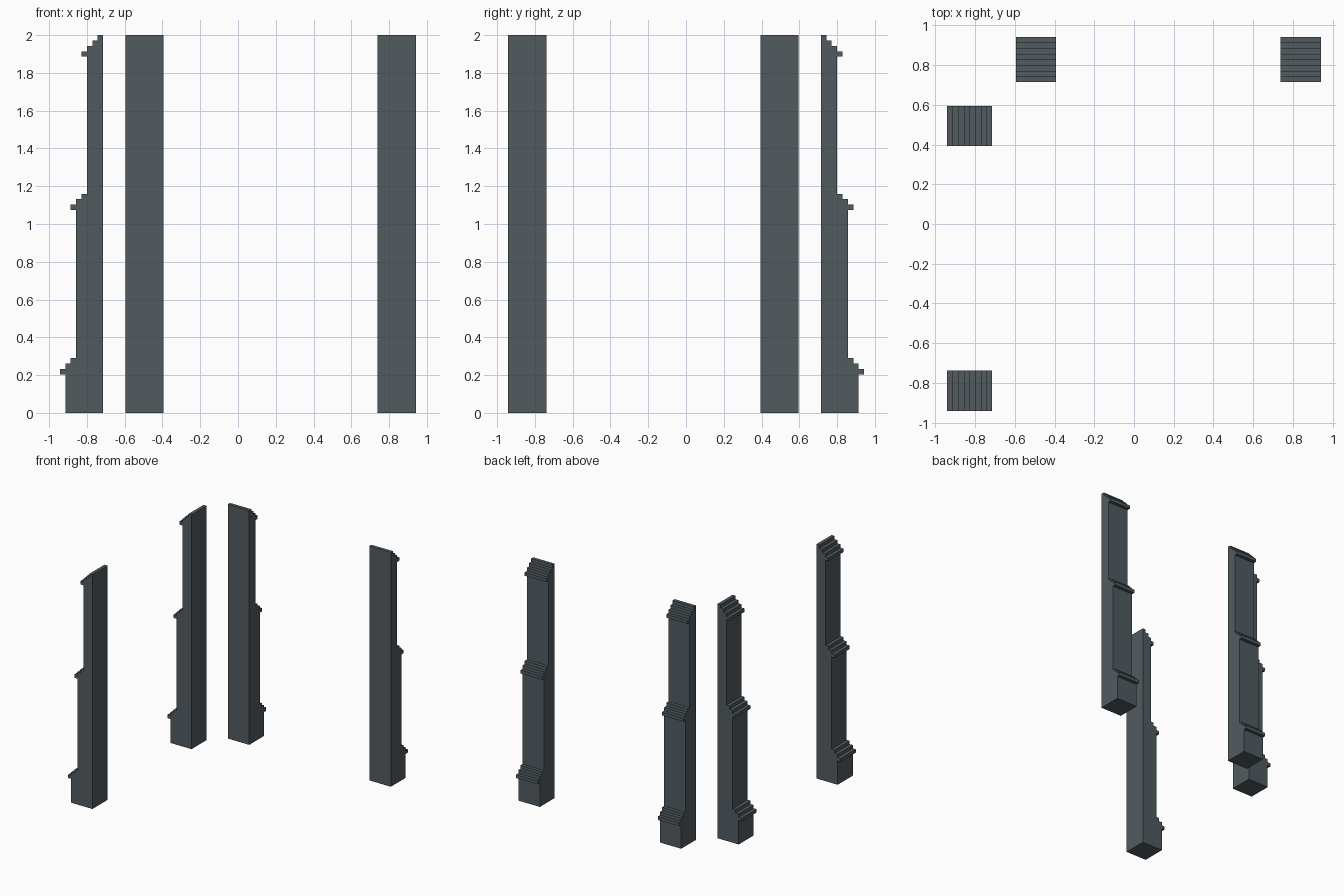
import bpy, bmesh

if "Cube" in bpy.data.objects:
    bpy.data.objects.remove(bpy.data.objects["Cube"])

slate = bpy.data.materials.new("slate_grey")
slate.diffuse_color = (0.083, 0.105, 0.117, 1.0)
slate.use_nodes = True
slate.node_tree.nodes["Principled BSDF"].inputs["Base Color"].default_value = slate.diffuse_color

U = 1 / 35            # step size of the stonework
INNER = 25 * U        # flat inner face


def stepped_cap(d, z, count):
    """Projecting lip at shaft depth d, then receding steps above it."""
    pts = [(d, z), (d + U, z), (d + U, z + U)]
    for i in range(count):
        pts += [(d - i * U, z + (i + 1) * U), (d - i * U, z + (i + 2) * U)]
    return pts


# Buttress side profile: (outward distance, height)
profile = [(INNER, 0), (32 * U, 0)]
profile += stepped_cap(32 * U, 0.204, 2) + [(30 * U, 0.204 + 3 * U)]
profile += stepped_cap(30 * U, 1.074, 2) + [(28 * U, 1.074 + 3 * U)]
profile += stepped_cap(28 * U, 2 - 4 * U, 3) + [(INNER, 2)]


def buttress(name, lo, hi, place):
    """Extrude the profile between lo and hi along the wall."""
    bm = bmesh.new()
    pts = [p for i, p in enumerate(profile) if p != profile[i - 1]]
    face = bm.faces.new([bm.verts.new(place(d, lo, z)) for d, z in pts])
    ext = bmesh.ops.extrude_face_region(bm, geom=[face])["geom"]
    for v in ext:
        if isinstance(v, bmesh.types.BMVert):
            v.co = v.co + (place_vec(place) * (hi - lo))
    bmesh.ops.recalc_face_normals(bm, faces=bm.faces)
    mesh = bpy.data.meshes.new(name)
    bm.to_mesh(mesh)
    bm.free()
    mesh.materials.append(slate)
    bpy.context.collection.objects.link(bpy.data.objects.new(name, mesh))


def place_vec(place):
    from mathutils import Vector
    return Vector(place(0, 1, 0)) - Vector(place(0, 0, 0))


def left_wall(d, t, z):
    return (-d, t, z)


def back_wall(d, t, z):
    return (-t, d, z)


# Two buttresses on each wall, mirrored about the corner diagonal
for wall, place in (("left", left_wall), ("back", back_wall)):
    buttress(wall + "_buttress_near_corner", 0.394, 0.595, place)
    buttress(wall + "_buttress_far", -33 * U, -0.739, place)
